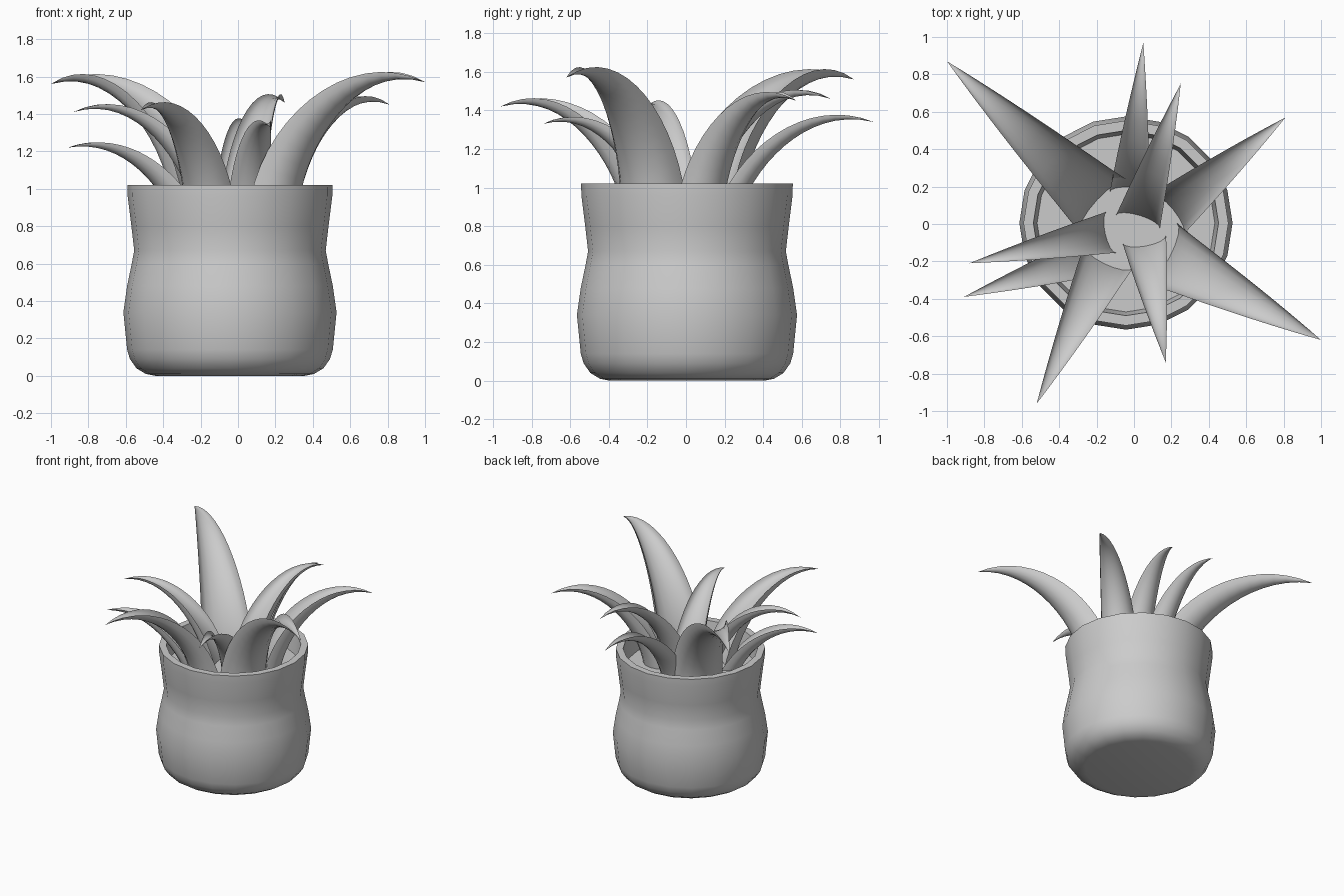
import bpy, math
from mathutils import Vector

if "Cube" in bpy.data.objects:
    bpy.data.objects.remove(bpy.data.objects["Cube"])

CX, CY = -0.043, 0.005   # pot axis
SOIL_Z = 0.87


def make_object(name, verts, faces, angle):
    mesh = bpy.data.meshes.new(name)
    mesh.from_pydata([tuple(v) for v in verts], [], faces)
    mesh.update()
    obj = bpy.data.objects.new(name, mesh)
    bpy.context.collection.objects.link(obj)
    bpy.ops.object.select_all(action='DESELECT')
    obj.select_set(True)
    bpy.context.view_layer.objects.active = obj
    bpy.ops.object.mode_set(mode='EDIT')
    bpy.ops.mesh.select_all(action='SELECT')
    bpy.ops.mesh.normals_make_consistent(inside=False)
    bpy.ops.object.mode_set(mode='OBJECT')
    bpy.ops.object.shade_smooth_by_angle(angle=math.radians(angle))
    return obj


def lathe(name, profile, sides=20):
    verts, faces = [], []
    for r, z in profile:
        for i in range(sides):
            a = 2 * math.pi * i / sides
            verts.append((CX + r * math.cos(a), CY + r * math.sin(a), z))
    for k in range(len(profile) - 1):
        for i in range(sides):
            j = (i + 1) % sides
            faces.append((k * sides + i, k * sides + j,
                          (k + 1) * sides + j, (k + 1) * sides + i))
    last = (len(profile) - 1) * sides
    faces.append(tuple(range(sides))[::-1])
    faces.append(tuple(range(last, last + sides)))
    return make_object(name, verts, faces, 40)


# Pot with waist, rim and soil level inside
lathe("pot", [(0.40, 0), (0.45, 0.01), (0.50, 0.04), (0.535, 0.09), (0.55, 0.14),
              (0.57, 0.34), (0.55, 0.48), (0.525, 0.60), (0.512, 0.67),
              (0.527, 0.80), (0.547, 0.96), (0.548, 1.02),
              (0.495, 1.02), (0.475, SOIL_Z)])


def leaf(name, base, tip, width, rings=16, seg=8):
    """Arching, channelled leaf: crescent section swept along a cubic curve."""
    z0 = SOIL_Z - 0.02
    h = tip[2] - z0
    p3 = Vector(tip)
    p0 = Vector((base[0], base[1], z0))
    out = Vector((p3.x - p0.x, p3.y - p0.y, 0))
    p0 -= out.normalized() * 0.035
    out = Vector((p3.x - p0.x, p3.y - p0.y, 0))
    up = Vector((0, 0, 1))
    lean = 0.04 + 0.4 * (0.72 - h)      # lower leaves splay outward sooner
    p1 = p0 + out * lean + up * 0.70 * h
    p2 = p0 + out * 0.57 + up * 1.29 * h
    side = up.cross(out).normalized()
    verts, faces = [], []
    n = 2 * seg
    for k in range(rings):
        t = k / rings
        s = 1 - t
        c = p0 * s**3 + p1 * 3 * s * s * t + p2 * 3 * s * t * t + p3 * t**3
        tan = ((p1 - p0) * s * s + (p2 - p1) * 2 * s * t + (p3 - p2) * t * t).normalized()
        keel = tan.cross(side).normalized()
        if keel.dot(out.normalized() - up) < 0:
            keel = -keel
        w = width * 1.08 * (1 - t**2.4) * (1 - 0.35 * t)
        inner = 0.14 + 0.18 * min(1, 2 * t)
        for i in range(n):
            a = math.pi * i / seg
            d = math.sin(a) * 0.50 if i <= seg else -math.sin(a) * inner
            verts.append(c + side * (math.cos(a) * w / 2) + keel * (d * w))
    verts.append(p3)
    for k in range(rings - 1):
        for i in range(n):
            j = (i + 1) % n
            faces.append((k * n + i, k * n + j, (k + 1) * n + j, (k + 1) * n + i))
    for i in range(n):
        faces.append(((rings - 1) * n + i, (rings - 1) * n + (i + 1) % n, rings * n))
    # crescent end cap as a strip
    for i in range(seg):
        face = []
        for v in (i, i + 1, n - i - 1, (n - i) % n):
            if v not in face:
                face.append(v)
        if len(face) > 2:
            faces.append(tuple(face))
    return make_object(name, verts, faces, 50)


# Rosette of leaves: base xy, tip xyz, width
leaves = [
    ((-0.18, 0.11), (-1.00, 0.87, 1.56), 0.36),
    ((-0.02, 0.19), (0.05, 0.97, 1.34), 0.20),
    ((0.03, 0.04), (0.25, 0.75, 1.46), 0.23),
    ((0.20, 0.07), (0.81, 0.57, 1.45), 0.26),
    ((0.17, -0.17), (1.00, -0.62, 1.57), 0.34),
    ((0.06, -0.11), (0.17, -0.74, 1.33), 0.22),
    ((-0.15, -0.20), (-0.52, -0.96, 1.42), 0.27),
    ((-0.26, -0.18), (-0.91, -0.39, 1.22), 0.20),
    ((-0.15, -0.05), (-0.88, -0.21, 1.41), 0.21),
]
for i, (b, t, w) in enumerate(leaves):
    leaf(f"leaf_{i + 1}", b, t, w)
